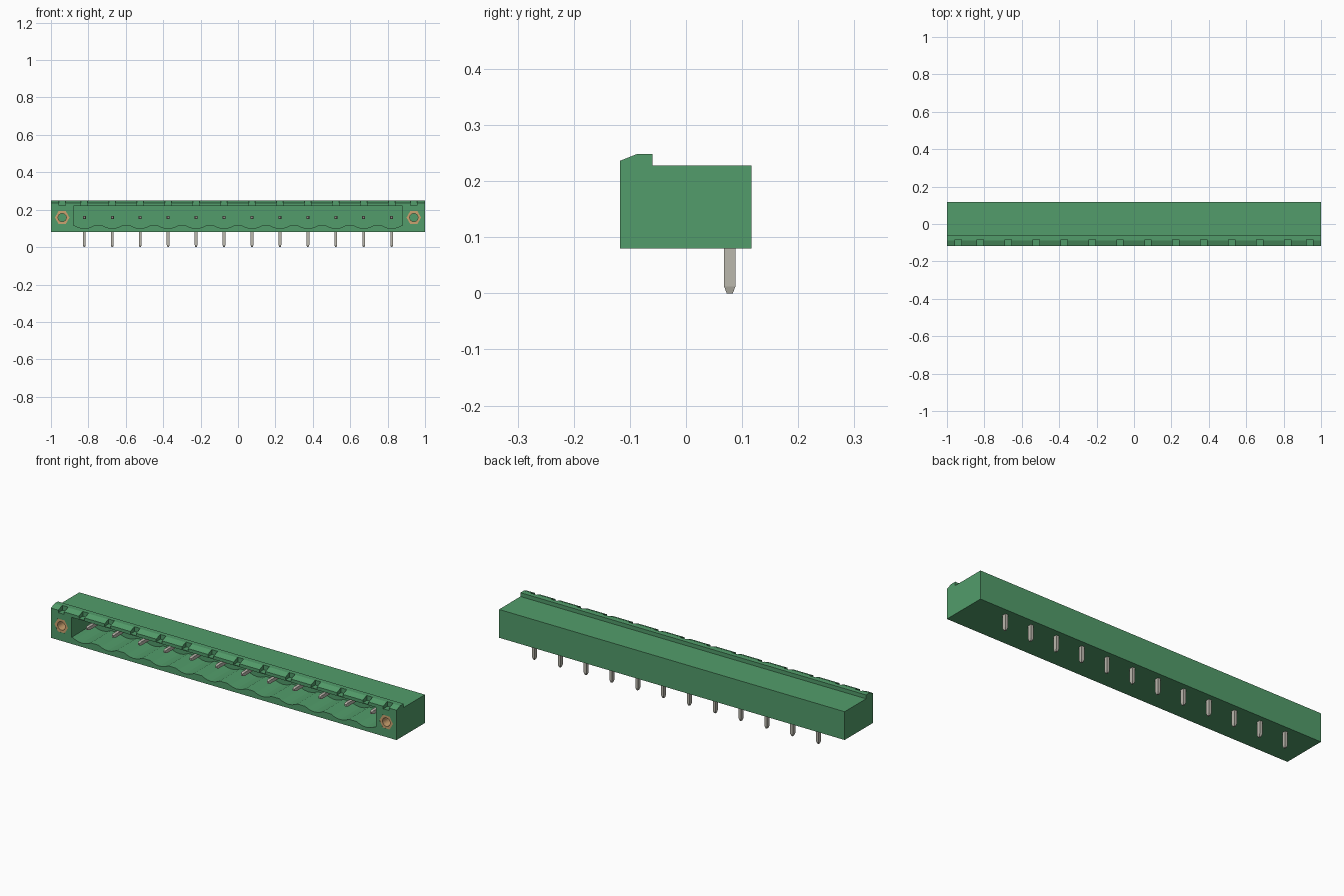
import bpy, bmesh, math
from mathutils import Vector

if "Cube" in bpy.data.objects:
    bpy.data.objects.remove(bpy.data.objects["Cube"], do_unlink=True)


def material(name, rgb):
    m = bpy.data.materials.new(name)
    m.use_nodes = True
    m.diffuse_color = (*rgb, 1)
    m.node_tree.nodes["Principled BSDF"].inputs["Base Color"].default_value = (*rgb, 1)
    return m


green = material("green plastic", (0.085, 0.335, 0.145))
metal = material("tinned metal", (0.50, 0.48, 0.42))
brass = material("brass", (0.60, 0.36, 0.16))

PITCH = 0.1494
PIN_X = [(i - 5.5) * PITCH for i in range(12)]
SCREW_X = (-0.94, 0.94)
MID_Z = 0.158
FRONT, BACK, WALL = -0.118, 0.117, 0.05


def prism(bm, points, offset):
    """Closed solid from a planar outline swept along an offset."""
    a = [bm.verts.new(p) for p in points]
    b = [bm.verts.new(Vector(p) + Vector(offset)) for p in points]
    bm.faces.new(a)
    bm.faces.new(b[::-1])
    n = len(a)
    for i in range(n):
        bm.faces.new((a[i], b[i], b[(i + 1) % n], a[(i + 1) % n]))


def ring_xz(cx, y, cz, r, n, turn=0.0):
    return [(cx + r * math.cos(turn + math.tau * i / n), y,
             cz + r * math.sin(turn + math.tau * i / n)) for i in range(n)]


def finish(bm, name, mat):
    bmesh.ops.recalc_face_normals(bm, faces=bm.faces[:])
    me = bpy.data.meshes.new(name)
    bm.to_mesh(me)
    bm.free()
    me.materials.append(mat)
    ob = bpy.data.objects.new(name, me)
    bpy.context.collection.objects.link(ob)
    return ob


# Housing: side profile with the raised, chamfered front lip
bm = bmesh.new()
profile = [(FRONT, 0.08), (BACK, 0.08), (BACK, 0.228), (-0.06, 0.228),
           (-0.06, 0.248), (-0.088, 0.248), (FRONT, 0.236)]
prism(bm, [(-1, y, z) for y, z in profile], (2, 0, 0))
housing = finish(bm, "housing", green)

# Cutter: socket with a shallow scallop in the floor at each contact
bm = bmesh.new()
y0 = FRONT - 0.05
floor = [(-0.88, 0.115)]
for x in PIN_X:
    for t in (-1, -0.75, -0.4, 0, 0.4, 0.75, 1):
        floor.append((x + 0.052 * t, 0.115 - 0.015 * (1 - t * t)))
floor += [(0.88, 0.115), (0.88, 0.219), (-0.88, 0.219)]
prism(bm, [(x, y0, z) for x, z in floor], (0, WALL - y0, 0))

# Cutter: coding notches in the lip, and the bores for the screw inserts
for x in PIN_X + list(SCREW_X):
    h = 0.017
    prism(bm, [(x - h, y0, 0.223), (x + h, y0, 0.223),
               (x + h, y0, 0.30), (x - h, y0, 0.30)], (0, -0.084 - y0, 0))
for x in SCREW_X:
    prism(bm, ring_xz(x, y0, MID_Z, 0.039, 6), (0, 0.03 - y0, 0))
cutter = finish(bm, "housing_cutter", green)
cutter.hide_render = True

mod = housing.modifiers.new("cut", "BOOLEAN")
mod.operation = "DIFFERENCE"
mod.solver = "EXACT"
mod.object = cutter
bpy.context.view_layer.objects.active = housing
bpy.ops.object.modifier_apply(modifier=mod.name)
bpy.data.objects.remove(cutter, do_unlink=True)

# Screw inserts: hexagonal sleeves with a round hole
for side, x in zip(("right", "left"), SCREW_X):
    bm = bmesh.new()
    n = 24
    loops = []
    for y in (FRONT + 0.0005, 0.03):
        inner = ring_xz(x, y, MID_Z, 0.022, n)
        outer = []
        for i in range(n):
            a = math.tau * i / n
            off = (a % (math.pi / 3)) - math.pi / 6
            r = 0.039 * math.cos(math.pi / 6) / math.cos(off)
            outer.append((x + r * math.cos(a), y, MID_Z + r * math.sin(a)))
        loops.append(([bm.verts.new(p) for p in outer],
                      [bm.verts.new(p) for p in inner]))
    (fo, fi), (bo, bi) = loops
    for i in range(n):
        j = (i + 1) % n
        for a, b in ((fo, fi), (fi, bi), (bi, bo), (bo, fo)):
            bm.faces.new((a[i], a[j], b[j], b[i]))
    finish(bm, side + "_screw_insert", brass)


def pin_part(bm, start, tip, across, up):
    """Rectangular bar with a tapered tip; across and up are half sizes."""
    start, tip = Vector(start), Vector(tip)
    neck = tip - (tip - start).normalized() * 0.012
    rings = []
    for c, s in ((start, 1), (neck, 1), (tip, 0.55)):
        rings.append([bm.verts.new(c + s * (i * Vector(across) + j * Vector(up)))
                      for i, j in ((-1, -1), (1, -1), (1, 1), (-1, 1))])
    bm.faces.new(rings[0])
    bm.faces.new(rings[2])
    for a, b in zip(rings, rings[1:]):
        for i in range(4):
            j = (i + 1) % 4
            bm.faces.new((a[i], a[j], b[j], b[i]))


# Contacts: a plug pin inside the socket and a solder pin below
bm = bmesh.new()
pin_part(bm, (0, WALL + 0.01, MID_Z), (0, -0.075, MID_Z), (0.008, 0, 0), (0, 0, 0.009))
pin_part(bm, (0, 0.078, 0.09), (0, 0.078, 0), (0.0075, 0, 0), (0, 0.01, 0))
contact = finish(bm, "contact_1", metal)
contact.location.x = PIN_X[0]
for i, x in enumerate(PIN_X[1:], 2):
    ob = bpy.data.objects.new("contact_%d" % i, contact.data)
    ob.location.x = x
    bpy.context.collection.objects.link(ob)
